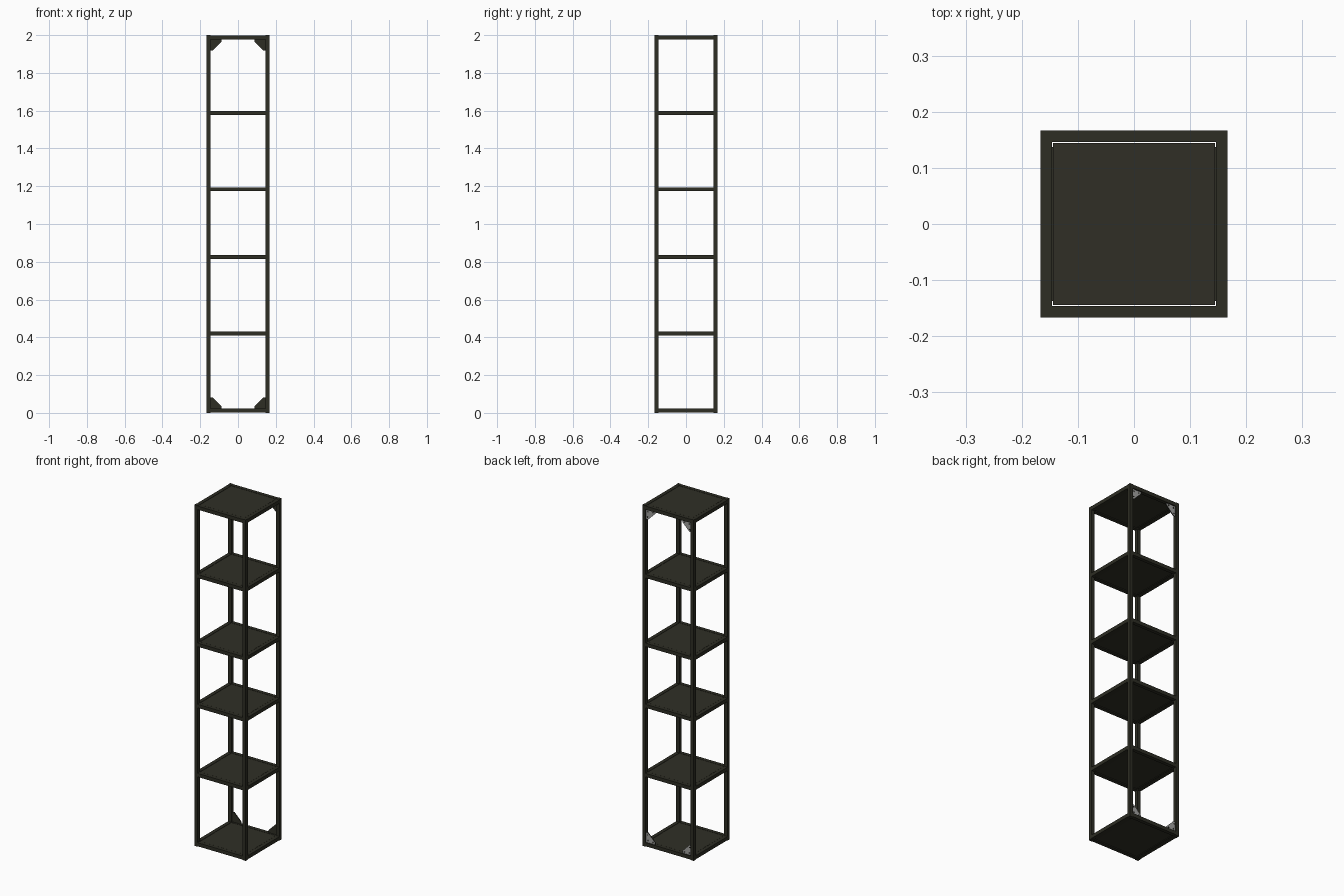
import bpy, bmesh

if "Cube" in bpy.data.objects:
    bpy.data.objects.remove(bpy.data.objects["Cube"])

W, T = 0.167, 0.021            # half width, tube thickness
IN = W - T                     # half of the clear opening
LEVELS = [0.013, 0.420, 0.825, 1.184, 1.587, 1.988]


def material(name, rgb):
    m = bpy.data.materials.new(name)
    m.diffuse_color = (*rgb, 1)
    m.use_nodes = True
    m.node_tree.nodes["Principled BSDF"].inputs["Base Color"].default_value = m.diffuse_color
    return m


frame_mat = material("dark olive metal", (0.026, 0.026, 0.017))
panel_mat = material("dark olive panel", (0.029, 0.028, 0.019))
grey_mat = material("light grey steel", (0.36, 0.36, 0.35))


def finish(name, bm, *mats):
    bmesh.ops.recalc_face_normals(bm, faces=bm.faces)
    me = bpy.data.meshes.new(name)
    bm.to_mesh(me)
    bm.free()
    for m in mats:
        me.materials.append(m)
    ob = bpy.data.objects.new(name, me)
    bpy.context.collection.objects.link(ob)
    return ob


def box(name, lo, hi, mat):
    bm = bmesh.new()
    bmesh.ops.create_cube(bm, size=1)
    for v in bm.verts:
        v.co = [lo[i] + (v.co[i] + 0.5) * (hi[i] - lo[i]) for i in range(3)]
    return finish(name, bm, mat)


# Four square corner posts
for sx in (-1, 1):
    for sy in (-1, 1):
        x0, x1 = sorted((sx * IN, sx * W))
        y0, y1 = sorted((sy * IN, sy * W))
        box("corner_post", (x0, y0, 0), (x1, y1, 2), frame_mat)

# Shelf levels: four rails, a panel and its side ledges
for z in LEVELS:
    z0, z1 = z - 0.0105, z + 0.0105
    for s in (-1, 1):
        a, b = sorted((s * IN, s * W))
        box("cross_rail", (-IN, a, z0), (IN, b, z1), frame_mat)
        box("side_rail", (a, -IN, z0), (b, IN, z1), frame_mat)
        c, d = sorted((s * (IN - 0.008), s * IN))
        box("panel_ledge", (c, -0.137, z0 + 0.001), (d, 0.137, z0 + 0.004), frame_mat)
    box("shelf_panel", (-IN + 0.0015, -IN + 0.0015, z0 + 0.004),
        (IN - 0.0015, IN - 0.0015, z1 - 0.0005), panel_mat)


# Triangular corner brackets on the back, dark inside and grey outside
def bracket(sx, z, sz):
    outline = [(0, 0), (0.058, 0), (0.058, 0.012), (0.012, 0.058), (0, 0.058)]
    bm = bmesh.new()
    vs = [bm.verts.new((sx * (IN - u), 0.155, z + sz * v)) for u, v in outline]
    face = bm.faces.new(vs)
    ext = bmesh.ops.extrude_face_region(bm, geom=[face])
    for v in ext["geom"]:
        if isinstance(v, bmesh.types.BMVert):
            v.co.y += 0.005
    bmesh.ops.recalc_face_normals(bm, faces=bm.faces)
    for f in bm.faces:
        f.material_index = 1 if f.normal.y > 0.5 else 0
    finish("corner_bracket", bm, frame_mat, grey_mat)
    # Screw heads
    for u, v in ((0.045, 0.009), (0.009, 0.045), (0.012, 0.012)):
        x, zz = sx * (IN - u), z + sz * v
        box("bracket_screw", (x - 0.003, 0.159, zz - 0.003),
            (x + 0.003, 0.162, zz + 0.003), frame_mat)


for sx in (-1, 1):
    bracket(sx, LEVELS[0] + 0.0105, 1)
    bracket(sx, LEVELS[-1] - 0.0105, -1)
